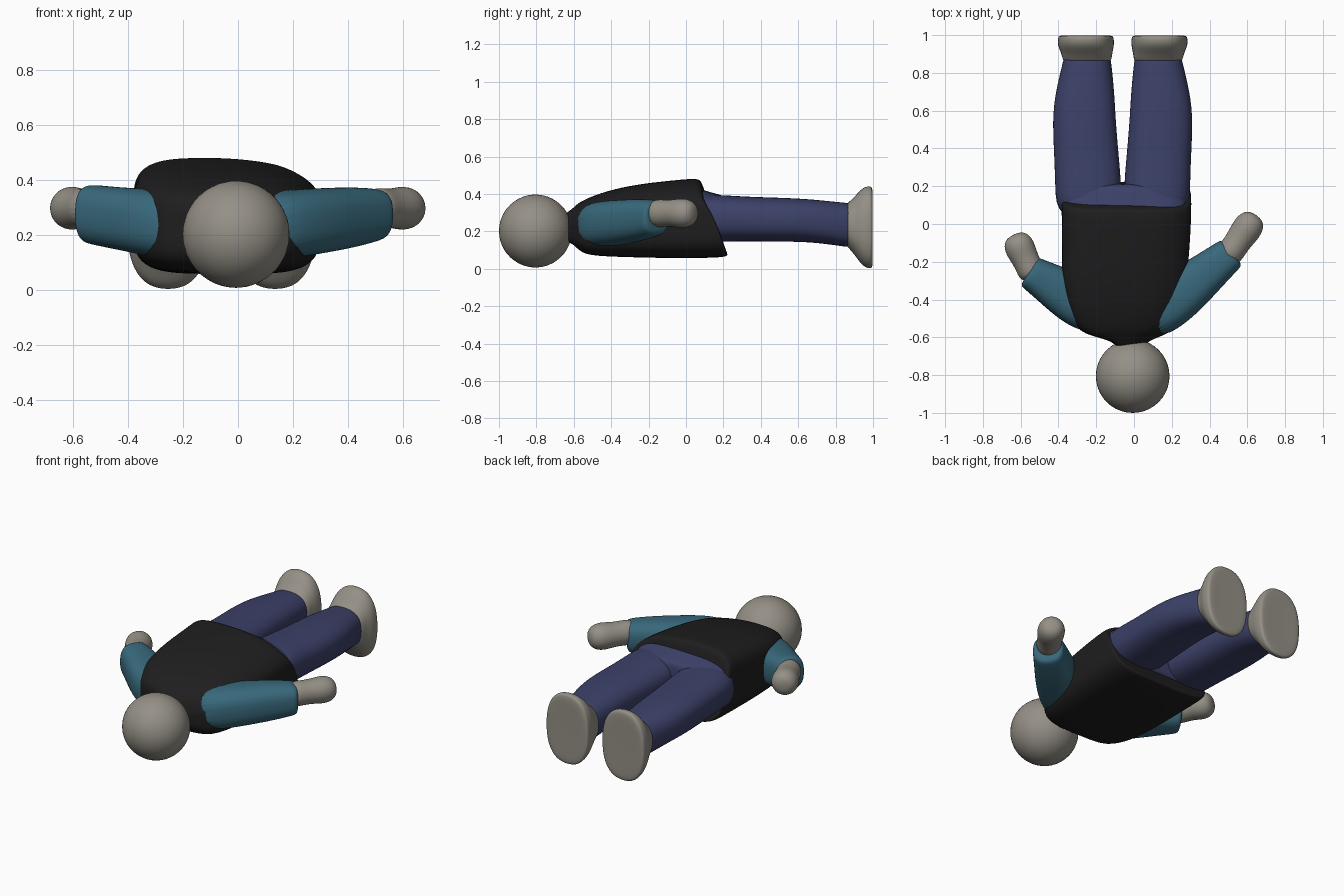
import bpy, bmesh, math
from mathutils import Vector


def material(name, rgb):
    m = bpy.data.materials.new(name)
    m.diffuse_color = (*rgb, 1)
    return m


SKIN = material("warm_grey", (0.30, 0.28, 0.24))
BLACK = material("black_cloth", (0.014, 0.013, 0.014))
TEAL = material("teal_cloth", (0.04, 0.14, 0.20))
BLUE = material("blue_cloth", (0.045, 0.053, 0.14))


def smooth(ob, mat):
    ob.data.materials.append(mat)
    for p in ob.data.polygons:
        p.use_smooth = True


def loft(name, rings, mat, power=2.0, yaw=0.0, segs=24, skew=0.0):
    """Rings: (x, y, half_width, z_low, z_high, lean); lean slides the top toward -y,
    skew lowers the upper right corner."""
    bm = bmesh.new()
    side = Vector((math.cos(yaw), math.sin(yaw), 0))
    loops = []
    for x, y, hw, z0, z1, lean in rings:
        loop = []
        for i in range(segs):
            a = 2 * math.pi * i / segs
            c, s = math.cos(a), math.sin(a)
            u = math.copysign(abs(c) ** (2 / power), c)
            v = math.copysign(abs(s) ** (2 / power), s)
            drop = skew * max(0, u) ** 2 * max(0, v)
            p = Vector((x, y - lean * v, (z0 + z1) / 2 + v * (z1 - z0) / 2 - drop))
            loop.append(bm.verts.new(p + side * hw * u))
        loops.append(loop)
    for a, b in zip(loops, loops[1:]):
        for i in range(segs):
            j = (i + 1) % segs
            bm.faces.new((a[i], a[j], b[j], b[i]))
    bm.faces.new(loops[0])
    bm.faces.new(loops[-1])
    bmesh.ops.recalc_face_normals(bm, faces=bm.faces)
    me = bpy.data.meshes.new(name)
    bm.to_mesh(me)
    bm.free()
    ob = bpy.data.objects.new(name, me)
    bpy.context.collection.objects.link(ob)
    smooth(ob, mat)
    sub = ob.modifiers.new("round", 'SUBSURF')
    sub.levels = sub.render_levels = 2
    return ob


# Head
bpy.ops.mesh.primitive_ico_sphere_add(subdivisions=4, radius=0.195, location=(-0.007, -0.805, 0.202))
bpy.context.object.name = "head"
smooth(bpy.context.object, SKIN)

# Jacket body, hem slanting from the raised front down to the longer back
loft("jacket", [
    (-0.02, -0.66, 0.07, 0.15, 0.29, 0),
    (-0.02, -0.62, 0.09, 0.14, 0.31, 0),
    (-0.04, -0.59, 0.20, 0.12, 0.34, 0),
    (-0.045, -0.55, 0.27, 0.075, 0.37, 0),
    (-0.05, -0.42, 0.322, 0.065, 0.42, 0),
    (-0.05, -0.25, 0.335, 0.06, 0.455, 0),
    (-0.04, -0.03, 0.342, 0.055, 0.475, 0.03),
    (-0.04, 0.125, 0.345, 0.06, 0.485, 0.075),
    (-0.04, 0.148, 0.343, 0.07, 0.475, 0.075),
    (-0.04, 0.152, 0.33, 0.08, 0.465, 0.07),
    (-0.04, 0.15, 0.20, 0.16, 0.39, 0.04)], BLACK, power=4.2, segs=32, skew=0.08)

# Pelvis
loft("pelvis", [
    (-0.05, 0.00, 0.32, 0.14, 0.43, 0),
    (-0.05, 0.07, 0.335, 0.14, 0.43, 0),
    (-0.055, 0.13, 0.337, 0.14, 0.41, 0),
    (-0.06, 0.19, 0.335, 0.145, 0.395, 0),
    (-0.06, 0.215, 0.31, 0.16, 0.38, 0)], BLUE, power=3.2)

# Legs and feet, mirrored about the body midline
MID = -0.06
for s, label in ((-1, "left"), (1, "right")):
    loft(label + "_leg", [(MID + s * dx, y, hw, z0, z1, 0) for dx, y, hw, z0, z1 in (
        (0.18, 0.02, 0.17, 0.14, 0.40),
        (0.182, 0.20, 0.177, 0.145, 0.395),
        (0.19, 0.34, 0.172, 0.145, 0.385),
        (0.205, 0.55, 0.169, 0.145, 0.38),
        (0.20, 0.70, 0.157, 0.14, 0.37),
        (0.188, 0.86, 0.128, 0.115, 0.352),
        (0.188, 0.90, 0.122, 0.115, 0.352))], BLUE, power=2.5)
    loft(label + "_foot", [(MID + s * dx, y, hw, z0, z1, 0) for dx, y, hw, z0, z1 in (
        (0.188, 0.85, 0.115, 0.13, 0.34),
        (0.188, 0.87, 0.131, 0.11, 0.357),
        (0.19, 0.905, 0.136, 0.07, 0.39),
        (0.195, 0.945, 0.151, 0.01, 0.438),
        (0.195, 0.985, 0.149, -0.002, 0.445),
        (0.195, 1.0, 0.143, 0.005, 0.435),
        (0.195, 0.997, 0.08, 0.10, 0.33))], SKIN, power=2.4)

# Sleeves and hands: shoulder, cuff, hand centre in plan, cuff heights
for label, sh, cuff, hand, z0, z1 in (
        ("left", (-0.26, -0.43), (-0.54, -0.26), (-0.603, -0.128), 0.165, 0.385),
        ("right", (0.17, -0.435), (0.50, -0.165), (0.602, -0.018), 0.175, 0.37)):
    sh, cuff, hand = Vector(sh), Vector(cuff), Vector(hand)
    d = (cuff - sh).normalized()
    yaw = math.atan2(d.y, d.x) - math.pi / 2
    rows = ((-0.35, 0.11, 0.12, 0.34), (0, 0.138, 0.11, 0.365), (0.35, 0.13, 0.13, 0.37),
            (0.7, 0.108, 0.15, 0.375), (0.98, 0.092, z0, z1),
            (1.05, 0.088, z0 + 0.01, z1 - 0.01), (1.06, 0.05, 0.23, 0.33))
    loft(label + "_sleeve", [(*sh.lerp(cuff, t), hw, a, b, 0) for t, hw, a, b in rows],
         TEAL, power=2.6, yaw=yaw)
    d = (hand - cuff).normalized()
    yaw = math.atan2(d.y, d.x) - math.pi / 2
    base, tip = cuff - d * 0.03, hand + d * 0.08
    rows = ((0, 0.075, 0.078), (0.3, 0.07, 0.072), (0.5, 0.074, 0.072), (0.72, 0.082, 0.082),
            (0.9, 0.07, 0.07), (1.0, 0.035, 0.035))
    zc = 0.297
    loft(label + "_hand", [(*base.lerp(tip, t), w, zc - h, zc + h, 0) for t, w, h in rows],
         SKIN, yaw=yaw)
